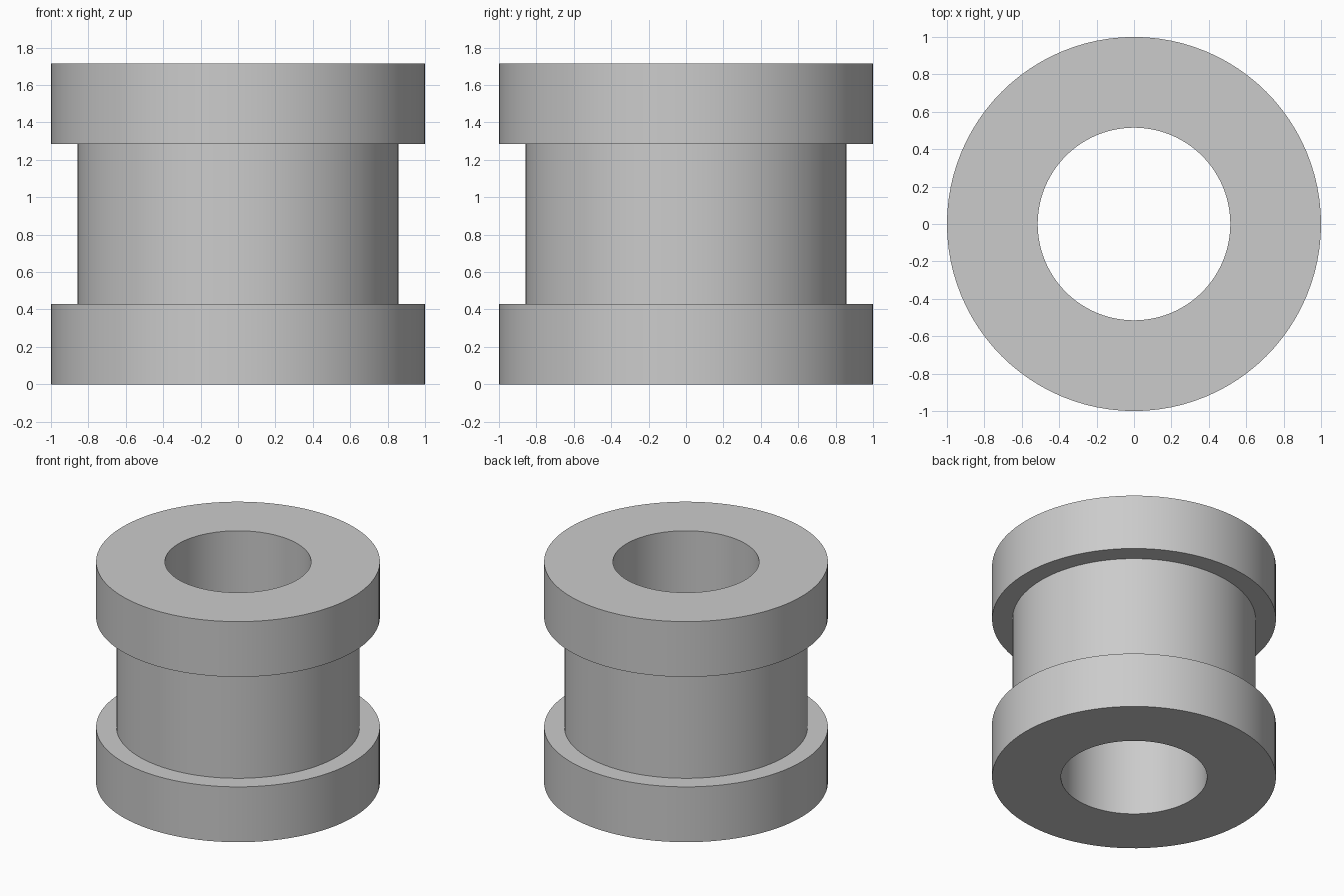
import bpy, bmesh, math
from mathutils import Matrix, Vector

cube = bpy.data.objects.get("Cube")
if cube:
    bpy.data.objects.remove(cube, do_unlink=True)

SEGMENTS = 96
HEIGHT, FLANGE = 1.715, 0.43
RIM, BODY, BORE = 1.0, 0.857, 0.515

# Plain grey material
grey = bpy.data.materials.new("plain_grey")
grey.use_nodes = True
colour = (0.6, 0.6, 0.6, 1)
grey.diffuse_color = colour
grey.node_tree.nodes["Principled BSDF"].inputs["Base Color"].default_value = colour


def lathe(name, profile):
    """Turn a closed (radius, height) profile around the z axis."""
    bm = bmesh.new()
    rings = []
    for i in range(SEGMENTS):
        turn = Matrix.Rotation(math.tau * i / SEGMENTS, 3, 'Z')
        rings.append([bm.verts.new(turn @ Vector((r, 0, z))) for r, z in profile])
    for i, ring in enumerate(rings):
        after = rings[(i + 1) % SEGMENTS]
        for j in range(len(profile)):
            k = (j + 1) % len(profile)
            bm.faces.new((ring[j], after[j], after[k], ring[k]))
    bmesh.ops.recalc_face_normals(bm, faces=bm.faces)
    mesh = bpy.data.meshes.new(name)
    bm.to_mesh(mesh)
    bm.free()
    mesh.materials.append(grey)
    obj = bpy.data.objects.new(name, mesh)
    bpy.context.collection.objects.link(obj)
    bpy.ops.object.select_all(action='DESELECT')
    obj.select_set(True)
    bpy.context.view_layer.objects.active = obj
    bpy.ops.object.shade_smooth_by_angle(angle=math.radians(30))
    return obj


# Bushing: two wide flanges, a narrower waist and a through bore
lower_half = [(BORE, 0), (RIM, 0), (RIM, FLANGE), (BODY, FLANGE)]
upper_half = [(r, HEIGHT - z) for r, z in reversed(lower_half)]
lathe("flanged_bushing", lower_half + upper_half)
